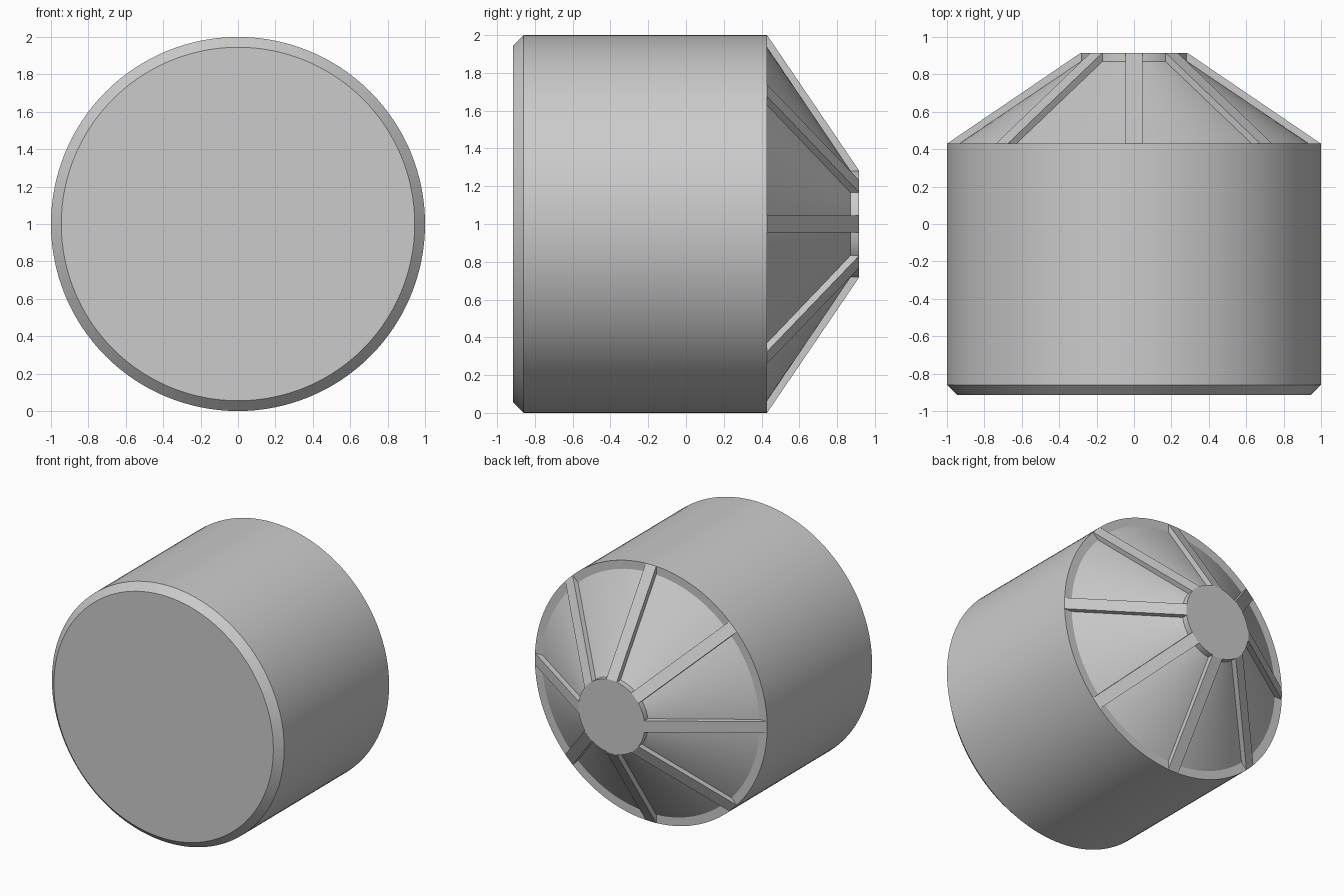
import bpy, bmesh, math
from mathutils import Matrix

cube = bpy.data.objects.get("Cube")
if cube:
    bpy.data.objects.remove(cube)

grey = bpy.data.materials.new("plain_grey")
grey.use_nodes = True
grey.diffuse_color = (0.6, 0.6, 0.6, 1)
grey.node_tree.nodes["Principled BSDF"].inputs["Base Color"].default_value = (0.6, 0.6, 0.6, 1)

FRONT, SHOULDER, BACK = -0.915, 0.43, 0.915   # depths along y
HUB, HUB_FLOOR, RIM = 0.285, 0.87, 0.935      # hub radius, groove depth, inner rim radius
CHAMFER, RIB_WIDTH, RIBS, SIDES = 0.055, 0.09, 8, 128


def finish(bm, name):
    bmesh.ops.recalc_face_normals(bm, faces=bm.faces)
    mesh = bpy.data.meshes.new(name)
    bm.to_mesh(mesh)
    bm.free()
    mesh.materials.append(grey)
    obj = bpy.data.objects.new(name, mesh)
    bpy.context.collection.objects.link(obj)
    obj.location.z = 1
    return obj


# Turned body: chamfered drum, flat rim, recessed cone and raised hub
profile = [(1 - CHAMFER, FRONT), (1, FRONT + CHAMFER), (1, SHOULDER),
           (RIM, SHOULDER), (HUB, HUB_FLOOR), (HUB, BACK)]
bm = bmesh.new()
rings = []
for r, y in profile:
    angles = [2 * math.pi * i / SIDES for i in range(SIDES)]
    rings.append([bm.verts.new((r * math.cos(a), y, r * math.sin(a))) for a in angles])
for a, b in zip(rings, rings[1:]):
    for i in range(SIDES):
        j = (i + 1) % SIDES
        bm.faces.new((a[i], a[j], b[j], b[i]))
bm.faces.new(rings[0])
bm.faces.new(rings[-1])
body = finish(bm, "drum_body")
bpy.context.view_layer.objects.active = body
body.select_set(True)
bpy.ops.object.shade_smooth_by_angle(angle=math.radians(25))

# Straight ribs running from the rim to the hub
rib_profile = [(0.999, SHOULDER), (HUB, BACK), (HUB - 0.004, BACK),
               (HUB - 0.004, HUB_FLOOR - 0.01), (RIM - 0.02, SHOULDER)]
for n in range(RIBS):
    bm = bmesh.new()
    side = bm.faces.new([bm.verts.new((-RIB_WIDTH / 2, y, r)) for r, y in rib_profile])
    extruded = bmesh.ops.extrude_face_region(bm, geom=[side])["geom"]
    moved = [v for v in extruded if isinstance(v, bmesh.types.BMVert)]
    bmesh.ops.translate(bm, verts=moved, vec=(RIB_WIDTH, 0, 0))
    if side.is_valid and len(bm.faces) < len(rib_profile) + 2:
        bm.faces.new([v for v in side.verts])
    turn = Matrix.Rotation(2 * math.pi * n / RIBS, 4, "Y")
    bmesh.ops.transform(bm, matrix=turn, verts=bm.verts)
    finish(bm, f"rib_{n + 1}")
